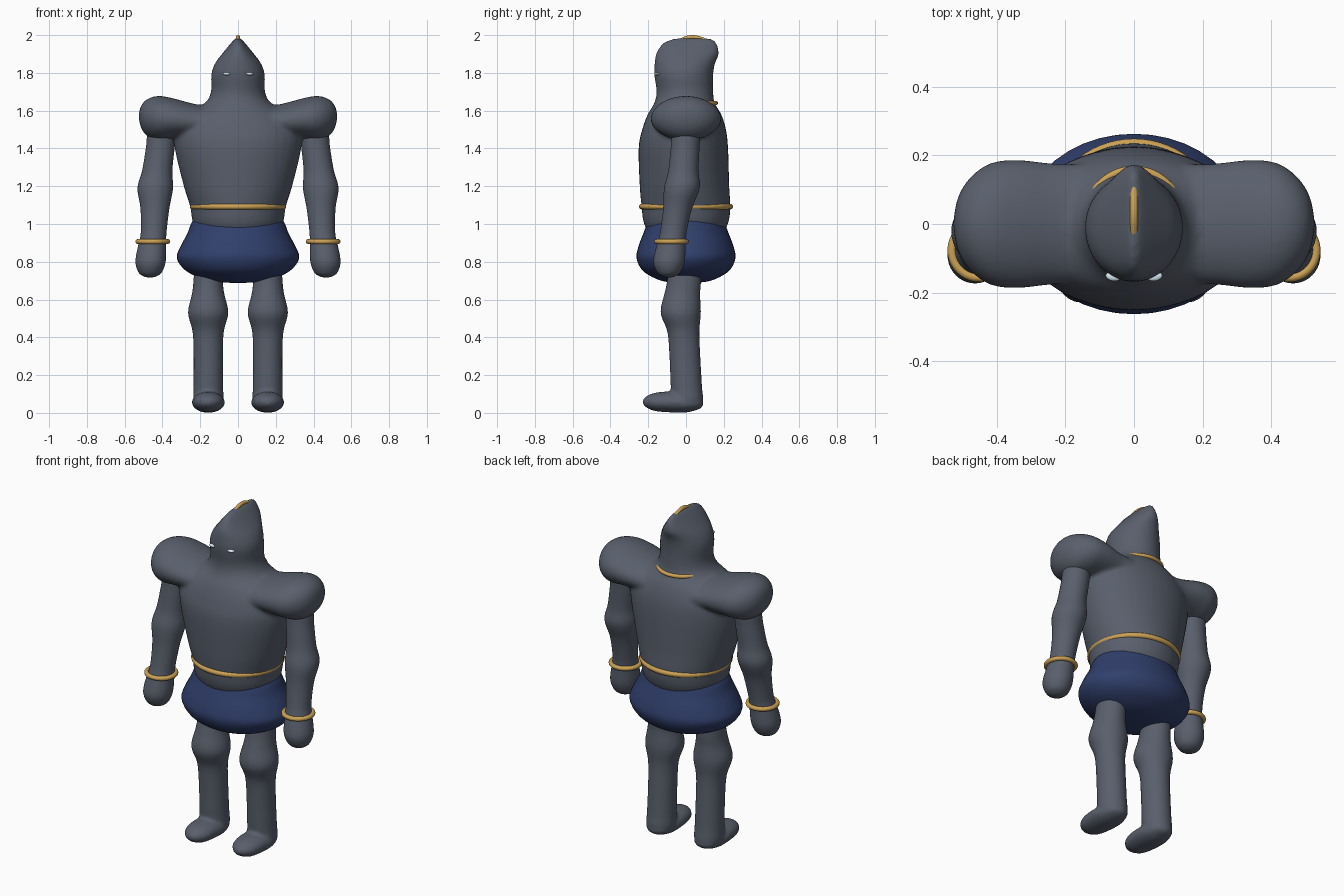
import bpy
import bmesh
from math import cos, sin, pi
from mathutils import Vector

if "Cube" in bpy.data.objects:
    bpy.data.objects.remove(bpy.data.objects["Cube"], do_unlink=True)


def material(name, rgb):
    m = bpy.data.materials.new(name)
    m.use_nodes = True
    m.diffuse_color = (*rgb, 1)
    m.node_tree.nodes["Principled BSDF"].inputs["Base Color"].default_value = (*rgb, 1)
    return m


STEEL = material("steel", (0.1, 0.115, 0.15))
NAVY = material("navy_cloth", (0.03, 0.05, 0.15))
GOLD = material("gold", (0.6, 0.36, 0.09))
PALE = material("pale_glow", (0.7, 0.85, 0.95))


def spline(rows, steps=5):
    """Smooth in-between rows with a Catmull-Rom spline."""
    rows = [Vector(r) for r in rows]
    pts = [rows[0]] + rows + [rows[-1]]
    out = []
    for p0, p1, p2, p3 in zip(pts, pts[1:], pts[2:], pts[3:]):
        for i in range(steps):
            t = i / steps
            out.append(0.5 * (2 * p1 + (p2 - p0) * t
                              + (2 * p0 - 5 * p1 + 4 * p2 - p3) * t * t
                              + (3 * p1 - p0 - 3 * p2 + p3) * t ** 3))
    return out + [rows[-1]]


def loft(bm, rows, place, sides=40):
    """Skin ellipses; place(row, c, s) gives the point at cosine c, sine s."""
    rings = []
    for row in spline(rows):
        rings.append([bm.verts.new(place(row, cos(2 * pi * k / sides), sin(2 * pi * k / sides)))
                      for k in range(sides)])
    for a, b in zip(rings, rings[1:]):
        for k in range(sides):
            n = (k + 1) % sides
            bm.faces.new((a[k], a[n], b[n], b[k]))
    bm.faces.new(rings[0])
    bm.faces.new(rings[-1])


def upright(side=1):
    # row: height, centre x, centre y, radius x, radius y
    return lambda r, c, s: (side * (r[1] + r[3] * c), r[2] + r[4] * s, r[0])


def sideways(side):
    # row: x, centre z, radius y, radius z
    return lambda r, c, s: (side * r[0], r[2] * c, r[1] + r[3] * s)


def lengthwise(side):
    # row: y, centre x, centre z, radius x, radius z
    return lambda r, c, s: (side * (r[1] + r[3] * c), r[0], r[2] + r[4] * s)


def finish(name, bm, mat, fuse=0, relax=8):
    bmesh.ops.recalc_face_normals(bm, faces=bm.faces[:])
    me = bpy.data.meshes.new(name)
    bm.to_mesh(me)
    bm.free()
    for p in me.polygons:
        p.use_smooth = True
    me.materials.append(mat)
    ob = bpy.data.objects.new(name, me)
    bpy.context.collection.objects.link(ob)
    if fuse:
        mod = ob.modifiers.new("fuse", 'REMESH')
        mod.mode = 'VOXEL'
        mod.voxel_size = fuse
        mod.use_smooth_shade = True
        mod = ob.modifiers.new("relax", 'SMOOTH')
        mod.factor = 0.5
        mod.iterations = relax
    return ob


def hoop(name, loc, rx, ry, thick):
    bpy.ops.mesh.primitive_torus_add(location=loc, major_radius=1, minor_radius=thick / rx,
                                     major_segments=64, minor_segments=14)
    ob = bpy.context.object
    ob.name = name
    ob.scale = (rx, ry, rx)
    ob.data.materials.append(GOLD)
    bpy.ops.object.shade_smooth()


# Torso and helmet in one skin, blended with the shoulder pads
body = bmesh.new()
loft(body, [(0.9, 0, 0, 0.18, 0.17), (1.0, 0, 0, 0.237, 0.222), (1.09, 0, 0, 0.253, 0.235),
            (1.2, 0, -0.008, 0.287, 0.237), (1.4, 0, -0.014, 0.335, 0.237),
            (1.5, 0, -0.01, 0.335, 0.222), (1.58, 0, -0.008, 0.27, 0.195),
            (1.64, 0, -0.008, 0.175, 0.16), (1.7, 0, -0.006, 0.143, 0.15),
            (1.79, 0, -0.012, 0.142, 0.156), (1.85, 0, -0.006, 0.122, 0.16),
            (1.9, 0, 0.008, 0.085, 0.167), (1.95, 0, 0.018, 0.044, 0.148),
            (1.977, 0, 0.03, 0.02, 0.115), (1.987, 0, 0.035, 0.006, 0.06)], upright())
for side in (1, -1):
    loft(body, [(0, 1.52, 0.19, 0.09), (0.2, 1.54, 0.175, 0.09), (0.33, 1.556, 0.187, 0.106),
                (0.41, 1.56, 0.18, 0.118), (0.47, 1.562, 0.143, 0.105),
                (0.51, 1.567, 0.085, 0.066), (0.526, 1.57, 0.015, 0.012)], sideways(side))
finish("torso_and_helmet", body, STEEL, fuse=0.011)

# Puffed skirt, closed underneath
skirt = bmesh.new()
loft(skirt, [(0.688, 0, 0, 0.02, 0.02), (0.695, 0, 0, 0.13, 0.11), (0.72, 0, 0, 0.215, 0.18),
             (0.76, 0, 0, 0.285, 0.235), (0.82, 0, 0, 0.324, 0.262), (0.88, 0, 0, 0.305, 0.252),
             (0.95, 0, 0, 0.268, 0.226), (1.01, 0, 0, 0.244, 0.2), (1.035, 0, 0, 0.21, 0.165),
             (1.04, 0, 0, 0.1, 0.1)], upright())
finish("skirt", skirt, NAVY)

for side, label in ((1, "left"), (-1, "right")):
    # Arm with elbow swell and mitten hand
    arm = bmesh.new()
    loft(arm, [(1.53, 0.405, 0, 0.05, 0.05), (1.48, 0.405, 0, 0.074, 0.074),
               (1.4, 0.412, -0.005, 0.076, 0.076), (1.28, 0.428, -0.014, 0.08, 0.08),
               (1.19, 0.438, -0.022, 0.094, 0.094), (1.08, 0.44, -0.045, 0.076, 0.076),
               (0.95, 0.447, -0.068, 0.068, 0.07), (0.88, 0.455, -0.08, 0.075, 0.077),
               (0.8, 0.463, -0.09, 0.08, 0.083), (0.745, 0.465, -0.092, 0.062, 0.062),
               (0.722, 0.466, -0.093, 0.032, 0.032), (0.717, 0.466, -0.093, 0.006, 0.006)],
         upright(side))
    finish(label + "_arm", arm, STEEL)
    hoop(label + "_bracelet", (side * 0.451, -0.077, 0.907), 0.079, 0.079, 0.013)

    # Leg with knee swell, blended into the foot
    leg = bmesh.new()
    loft(leg, [(0.86, 0.155, 0, 0.07, 0.08), (0.7, 0.158, -0.01, 0.078, 0.09),
               (0.63, 0.158, -0.02, 0.086, 0.095), (0.53, 0.158, -0.028, 0.107, 0.107),
               (0.43, 0.158, -0.014, 0.083, 0.085), (0.3, 0.157, -0.006, 0.078, 0.082),
               (0.14, 0.157, 0.002, 0.079, 0.083), (0.06, 0.157, 0.008, 0.078, 0.082),
               (0.025, 0.157, 0.006, 0.05, 0.05)], upright(side))
    loft(leg, [(0.092, 0.157, 0.05, 0.01, 0.01), (0.07, 0.157, 0.05, 0.055, 0.03),
               (0, 0.157, 0.052, 0.082, 0.05), (-0.09, 0.157, 0.058, 0.086, 0.055),
               (-0.17, 0.157, 0.058, 0.072, 0.047), (-0.215, 0.157, 0.058, 0.04, 0.026),
               (-0.23, 0.157, 0.058, 0.008, 0.006)], lengthwise(side))
    finish(label + "_leg", leg, STEEL, fuse=0.009)

    # Eye slit
    bpy.ops.mesh.primitive_uv_sphere_add(segments=20, ring_count=12,
                                         location=(side * 0.061, -0.153, 1.795))
    eye = bpy.context.object
    eye.name = label + "_eye"
    eye.scale = (0.022, 0.013, 0.008)
    eye.rotation_euler.z = side * 0.2
    eye.data.materials.append(PALE)
    bpy.ops.object.shade_smooth()

# Gold belt and collar
hoop("belt", (0, 0, 1.092), 0.24, 0.234, 0.015)
hoop("collar", (0, 0.012, 1.64), 0.14, 0.146, 0.011)

# Gold crest rod along the helmet ridge
curve = bpy.data.curves.new("crest", 'CURVE')
curve.dimensions = '3D'
curve.bevel_depth = 0.011
curve.bevel_resolution = 4
curve.use_fill_caps = True
rod = curve.splines.new('BEZIER')
rod.bezier_points.add(2)
for p, (y, z) in zip(rod.bezier_points, ((-0.045, 1.965), (0.03, 1.989), (0.118, 1.967))):
    p.co = (0, y, z)
    p.handle_left_type = p.handle_right_type = 'AUTO'
curve.materials.append(GOLD)
bpy.context.collection.objects.link(bpy.data.objects.new("crest", curve))
